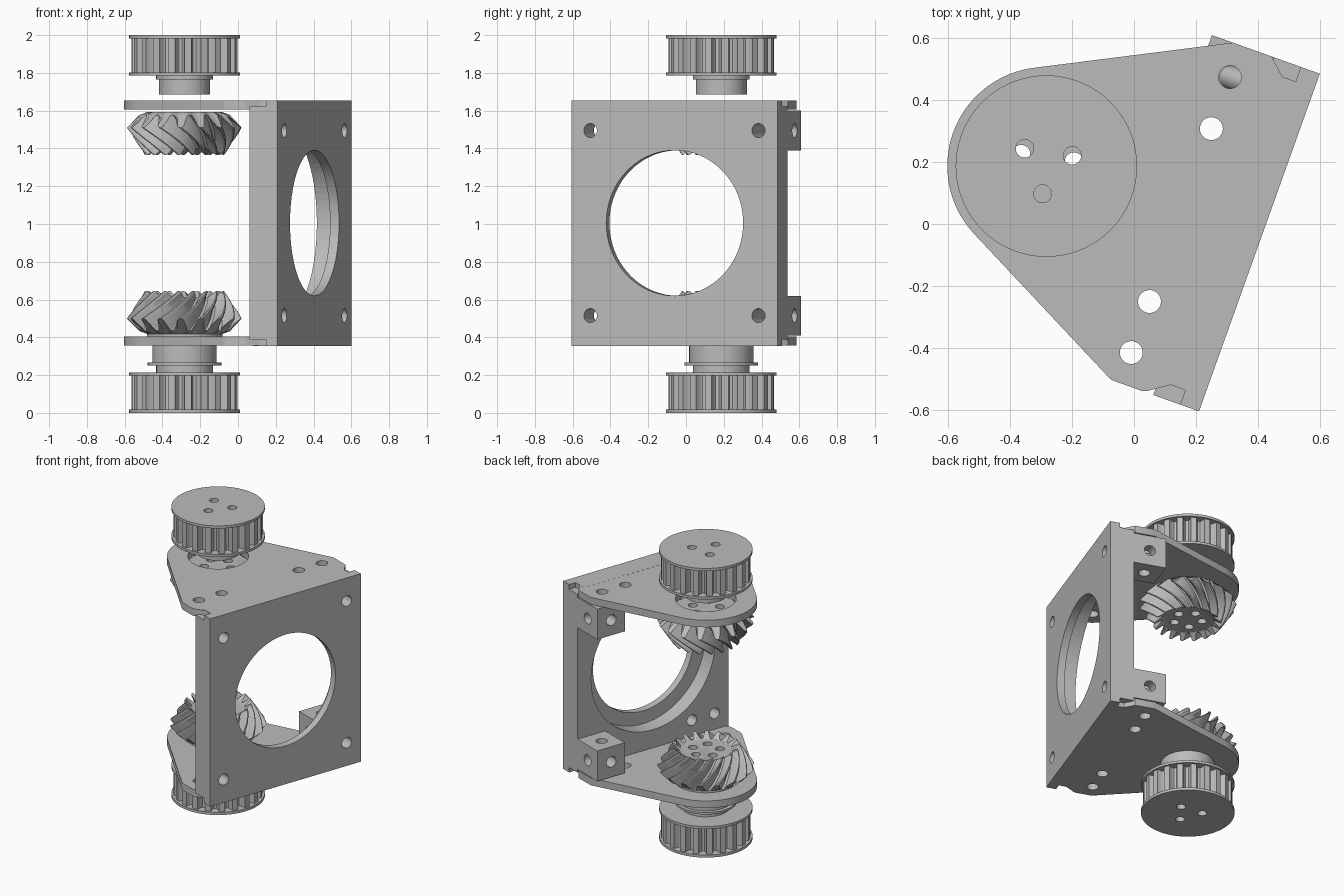
import bpy, bmesh, math
from math import pi, cos, sin, radians
from mathutils import Matrix, Vector, geometry

cube = bpy.data.objects.get("Cube")
if cube:
    bpy.data.objects.remove(cube, do_unlink=True)

grey = bpy.data.materials.new("plain_grey")
grey.use_nodes = True
grey.diffuse_color = (0.5, 0.5, 0.5, 1)
grey.node_tree.nodes["Principled BSDF"].inputs["Base Color"].default_value = (0.5, 0.5, 0.5, 1)

# Wall frame: x runs along the wall, y runs inward, z is up
ANGLE = math.atan2(1.09, 0.39)
FRAME = Matrix.Translation((0.21, -0.605, 0)) @ Matrix.Rotation(ANGLE, 4, 'Z')
AXIS = Vector((-0.283, 0.187, 0))
AXLE = Matrix.Translation(AXIS)
LENGTH, THICK, LOW, HIGH = 1.158, 0.157, 0.355, 1.655
MID = (LOW + HIGH) / 2
FLIP = Matrix.Translation((0, 0, 2 * MID)) @ Matrix.Diagonal((1, 1, -1, 1))


def add_box(bm, lo, hi):
    lo, hi = Vector(lo), Vector(hi)
    mat = Matrix.Translation((lo + hi) / 2) @ Matrix.Diagonal((*(hi - lo), 1))
    bmesh.ops.create_cube(bm, size=1, matrix=mat)


def add_cylinder(bm, centre, radius, depth, axis='Z', segments=32):
    turn = {'X': Matrix.Rotation(pi / 2, 4, 'Y'), 'Y': Matrix.Rotation(pi / 2, 4, 'X'),
            'Z': Matrix.Identity(4)}[axis]
    bmesh.ops.create_cone(bm, cap_ends=True, segments=segments, radius1=radius,
                          radius2=radius, depth=depth, matrix=Matrix.Translation(centre) @ turn)


def add_disc(bm, z0, z1, radius):
    add_cylinder(bm, (0, 0, (z0 + z1) / 2), radius, z1 - z0, segments=72)


def add_loft(bm, rings):
    loops = [[bm.verts.new(p) for p in ring] for ring in rings]
    for a, b in zip(loops, loops[1:]):
        for i in range(len(a)):
            j = (i + 1) % len(a)
            bm.faces.new((a[i], a[j], b[j], b[i]))
    bm.faces.new(loops[0][::-1])
    bm.faces.new(loops[-1])


def make(name, bm, matrix):
    bm.transform(matrix)
    bmesh.ops.recalc_face_normals(bm, faces=bm.faces)
    mesh = bpy.data.meshes.new(name)
    bm.to_mesh(mesh)
    bm.free()
    mesh.materials.append(grey)
    ob = bpy.data.objects.new(name, mesh)
    bpy.context.collection.objects.link(ob)
    return ob


def select(ob):
    bpy.ops.object.select_all(action='DESELECT')
    ob.select_set(True)
    bpy.context.view_layer.objects.active = ob


def finish(ob, cutter=None):
    select(ob)
    if cutter:
        mod = ob.modifiers.new("holes", 'BOOLEAN')
        mod.operation, mod.solver, mod.object = 'DIFFERENCE', 'EXACT', cutter
        bpy.ops.object.modifier_apply(modifier=mod.name)
        bpy.data.objects.remove(cutter, do_unlink=True)
    bpy.ops.object.shade_smooth_by_angle(angle=radians(30))


def cut_mesh(build, matrix):
    bm = bmesh.new()
    build(bm)
    ob = make("cutter", bm, matrix)
    ob.hide_render = True
    return ob


HOLE = 0.037
ENDS = (0.105, LENGTH - 0.108)
BOLT_Z = (0.515, 2 * MID - 0.515)

# Wall with a stepped round window, bolt holes and corner reliefs
bm = bmesh.new()
add_box(bm, (0, 0, LOW), (LENGTH, THICK, HIGH))
wall = make("wall", bm, FRAME)


def window(bm):
    add_cylinder(bm, (LENGTH / 2, 0, MID), 0.385, 1, 'Y', 96)


def wall_holes(bm):
    add_cylinder(bm, (LENGTH / 2, 0.3, MID), 0.475, 0.5, 'Y', 96)
    for z in BOLT_Z:
        for s in ENDS:
            add_cylinder(bm, (s, 0, z), HOLE, 1, 'Y')
        add_cylinder(bm, (0.28, THICK, z), HOLE, 0.16, 'Y')
    for s in (0, LENGTH):
        for z in (LOW, HIGH):
            add_box(bm, (s - 0.05, 0.065, z - 0.033), (s + 0.05, 0.3, z + 0.033))


finish(wall, cut_mesh(window, FRAME))
finish(wall, cut_mesh(wall_holes, FRAME))

# Rounded side plates: hull around the axle boss and the wall joint
centre = FRAME.inverted() @ AXIS
points = [(LENGTH, 0.298), (LENGTH, 0.165), (LENGTH - 0.06, 0.1), (0.06, 0.1)]
for x, y, r in ((centre.x, centre.y, 0.32), (0.05, 0.29, 0.05), (0.04, 0.2, 0.04)):
    points += [(x + r * cos(a * pi / 48), y + r * sin(a * pi / 48)) for a in range(96)]
outline = [points[i] for i in geometry.convex_hull_2d([Vector(p) for p in points])]

for name, z0, bore in (("lower_plate", LOW, 0.17), ("upper_plate", HIGH - 0.05, 0.19)):
    bm = bmesh.new()
    add_loft(bm, [[(x, y, z) for x, y in outline] for z in (z0 + 0.0005, z0 + 0.0495)])
    plate = make(name, bm, FRAME)

    def plate_holes(bm):
        add_cylinder(bm, (centre.x, centre.y, z0), bore, 0.3, segments=72)
        for s in (*ENDS, 0.28, LENGTH - 0.285):
            add_cylinder(bm, (s, 0.27, z0), HOLE, 0.3)
    finish(plate, cut_mesh(plate_holes, FRAME))

# Corner blocks drilled along all three directions
for name, z in zip(("lower_block", "upper_block"), BOLT_Z):
    bm = bmesh.new()
    h = 0.105
    add_box(bm, (LENGTH - 0.212, THICK, z - h), (LENGTH, 0.37, z + h))
    block = make(name, bm, FRAME)

    def block_holes(bm):
        add_cylinder(bm, (ENDS[1], 0.265, z), HOLE, 0.6)
    finish(block, cut_mesh(block_holes, FRAME))
    for axis in 'XY':
        finish(block, cut_mesh(
            lambda bm: add_cylinder(bm, (ENDS[1], 0.265, z), HOLE, 0.6, axis), FRAME))


def bolt_circle(angles):
    def build(bm):
        for a in angles:
            add_cylinder(bm, (0.09 * cos(radians(a)), 0.09 * sin(radians(a)), 1), 0.029, 3)
    return build


# Toothed belt pulleys with flanges
def pulley(name, matrix):
    bm = bmesh.new()
    n, steps = 20, ((0, 0.28), (0.42, 0.28), (0.5, 0.245), (0.6, 0.236), (0.82, 0.236), (0.92, 0.245))
    ring = [(r * cos(2 * pi * (i + f) / n), r * sin(2 * pi * (i + f) / n))
            for i in range(n) for f, r in steps]
    add_loft(bm, [[(x, y, z) for x, y in ring] for z in (0.01, 0.205)])
    teeth = make(name + "_teeth", bm, matrix)
    finish(teeth, cut_mesh(bolt_circle((22, 141, 262)), matrix))
    for part, z0, z1 in (("_outer_flange", 0, 0.018), ("_inner_flange", 0.198, 0.215)):
        bm = bmesh.new()
        add_disc(bm, z0, z1, 0.293)
        flange = make(name + part, bm, matrix)
        finish(flange, cut_mesh(bolt_circle((22, 141, 262)), matrix))


pulley("lower_pulley", AXLE)
pulley("upper_pulley", Matrix.Translation((0, 0, 2)) @ AXLE @ Matrix.Diagonal((1, 1, -1, 1)))


# Spiral bevel gears: tip and root rings swept with a twist
def gear(name, matrix):
    bm = bmesh.new()
    n, profile = 17, ((0, 0), (0.2, 0.1), (0.4, 0.9), (0.5, 1), (0.6, 1), (0.7, 0.9), (0.9, 0.1))
    big, small, twist, steps = ((0.24, 0.432), (0.305, 0.5)), ((0.165, 0.61), (0.21, 0.645)), radians(38), 8

    def ring(t, flat=None):
        out = []
        for i in range(n):
            for f, lift in profile:
                a = 2 * pi * (i + f) / n + twist * t
                (r0, z0), (r1, z1) = [[p + (q - p) * t for p, q in zip(b, s)] for b, s in zip(big, small)]
                r, z = flat or (r0 + (r1 - r0) * lift, z0 + (z1 - z0) * lift)
                out.append((r * cos(a), r * sin(a), z))
        return out
    add_loft(bm, [ring(0, (0.2, 0.418))] + [ring(k / steps) for k in range(steps + 1)]
             + [ring(1, (0.16, 0.609))])
    ob = make(name, bm, matrix)
    finish(ob, cut_mesh(bolt_circle((10, 82, 154, 226, 298)), matrix))


gear("lower_bevel_gear", AXLE)
gear("upper_bevel_gear", FLIP @ AXLE)

# Hubs and the lower flanged bearing
for name, z0, z1, r in (("gear_boss", 0.404, 0.418, 0.2), ("lower_bearing", 0.26, 0.4, 0.17),
                        ("bearing_flange", 0.252, 0.266, 0.195), ("lower_hub", 0.21, 0.26, 0.15),
                        ("upper_hub", 1.685, 1.77, 0.135), ("upper_hub_collar", 1.765, 1.79, 0.15)):
    bm = bmesh.new()
    add_disc(bm, z0, z1, r)
    hub = make(name, bm, AXLE)
    finish(hub, cut_mesh(bolt_circle((22, 141, 262)), AXLE))
